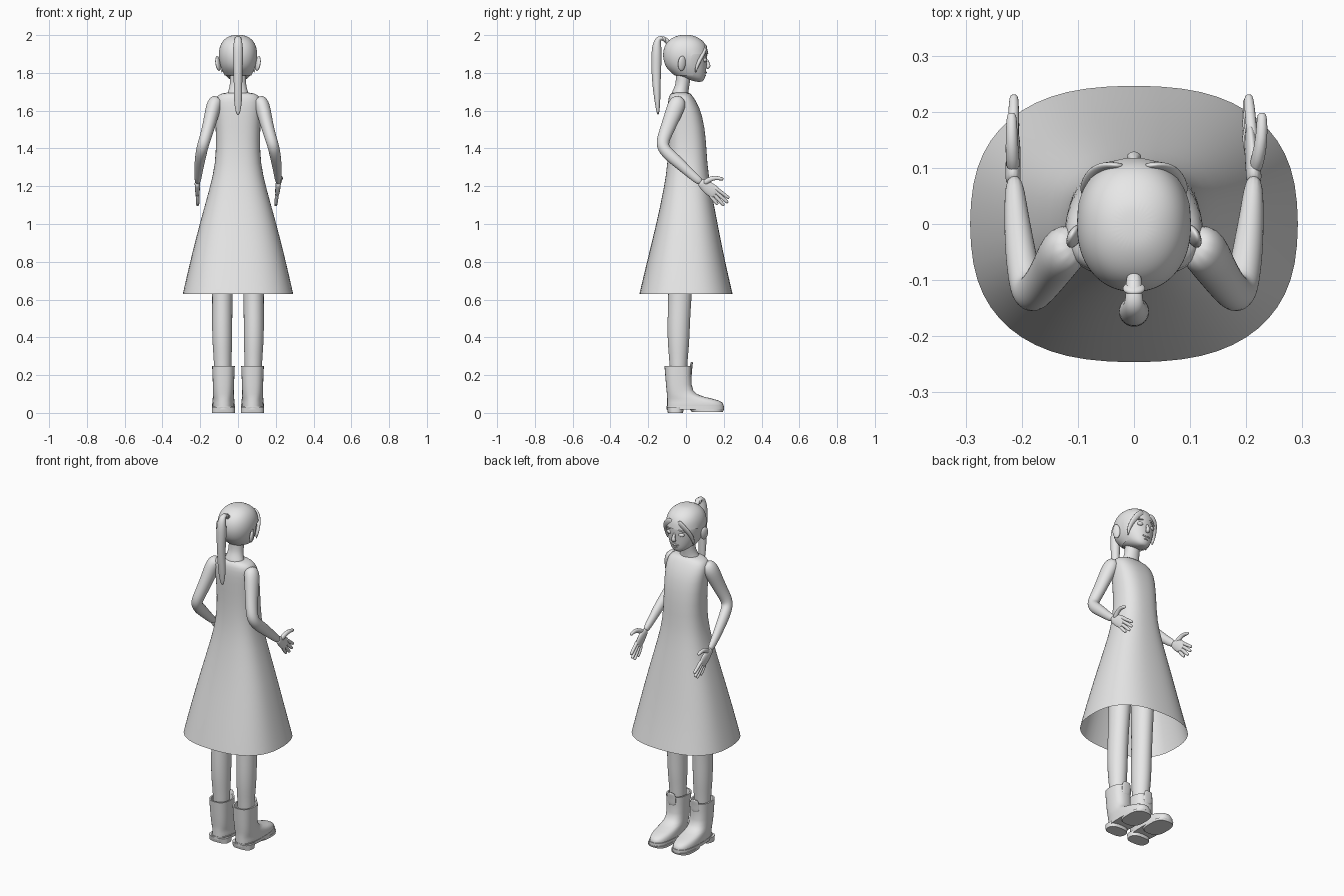
import bpy, bmesh, math
from mathutils import Vector

grey = bpy.data.materials.new("plain_grey")
grey.diffuse_color = (0.8, 0.8, 0.8, 1)


def finish(name, bm, sub=0, sharp=180):
    bmesh.ops.recalc_face_normals(bm, faces=bm.faces[:])
    me = bpy.data.meshes.new(name)
    bm.to_mesh(me)
    bm.free()
    me.materials.append(grey)
    for p in me.polygons:
        p.use_smooth = True
    if sharp < 180:
        me.set_sharp_from_angle(angle=math.radians(sharp))
    ob = bpy.data.objects.new(name, me)
    bpy.context.collection.objects.link(ob)
    if sub:
        m = ob.modifiers.new("smooth", 'SUBSURF')
        m.levels = m.render_levels = sub
    return ob


def skin(rings, cap_start=True, cap_end=True):
    """Bridge rings of equal point count into one surface."""
    bm = bmesh.new()
    vs = [[bm.verts.new(p) for p in r] for r in rings]
    n = len(vs[0])
    for a, b in zip(vs, vs[1:]):
        for j in range(n):
            k = (j + 1) % n
            bm.faces.new((a[j], a[k], b[k], b[j]))
    if cap_start:
        bm.faces.new(vs[0][::-1])
    if cap_end:
        bm.faces.new(vs[-1])
    return bm


def oval(z, yb, yf, rx, cx=0, power=2.0, n=28):
    """Horizontal rounded ring from y back to y front."""
    pts = []
    for i in range(n):
        t = 2 * math.pi * i / n
        c, s = math.cos(t), math.sin(t)
        e = 2 / power
        pts.append((cx + rx * math.copysign(abs(c) ** e, c),
                    (yb + yf) / 2 + (yf - yb) / 2 * math.copysign(abs(s) ** e, s), z))
    return pts


def tube(name, pts, radii, n=12, sub=2):
    """Tapered limb along a path; radii are (sideways, in-plane)."""
    P = [Vector(p) for p in pts]
    rings = []
    for i, p in enumerate(P):
        t = (P[min(i + 1, len(P) - 1)] - P[max(i - 1, 0)]).normalized()
        side = Vector((1, 0, 0))
        side = (side - t * side.dot(t)).normalized()
        up = t.cross(side)
        a, b = radii[i]
        rings.append([p + side * a * math.cos(2 * math.pi * j / n)
                      + up * b * math.sin(2 * math.pi * j / n) for j in range(n)])
    return finish(name, skin(rings), sub)


def ball(name, loc, scale, rot=(0, 0, 0)):
    bm = bmesh.new()
    bmesh.ops.create_uvsphere(bm, u_segments=20, v_segments=12, radius=1)
    ob = finish(name, bm)
    ob.location, ob.scale, ob.rotation_euler = loc, scale, rot


# Dress: open at the hem, closed over the shoulders
dress = [(0.63, -.248, .248, .294), (.635, -.247, .247, .293), (.8, -.208, .208, .255),
         (1.0, -.158, .168, .205), (1.2, -.115, .13, .147), (1.32, -.098, .112, .12),
         (1.45, -.093, .107, .116), (1.58, -.098, .088, .122), (1.65, -.097, .055, .126),
         (1.685, -.088, .03, .112), (1.698, -.07, .015, .06)]
finish("dress", skin([oval(*r, power=2.5) for r in dress], cap_start=False), 1)

# Neck
tube("neck", [(0, -.035, 1.66), (0, -.03, 1.695), (0, -.02, 1.73), (0, -.015, 1.77), (0, -.01, 1.82)],
     [(.075, .055), (.056, .044), (.045, .038), (.044, .04), (.046, .045)])

# Head
head = [(1.752, .055, .085, .018), (1.764, .015, .097, .042), (1.785, -.055, .104, .066),
        (1.82, -.098, .108, .085), (1.86, -.115, .111, .096), (1.90, -.12, .115, .1),
        (1.94, -.112, .108, .094), (1.97, -.09, .085, .076), (1.99, -.055, .048, .048),
        (1.998, -.025, .02, .02)]
finish("head", skin([oval(*r, power=2.15) for r in head]), 2)

# Hair cap: same form slightly larger, with the face window and nape removed
bm = skin([oval(z + (.003 if z > 1.95 else 0), yb - .004, yf + .004, rx + .004, power=2.15)
           for z, yb, yf, rx in head])
gone = [f for f in bm.faces if f.calc_center_median().z < 1.79
        or (f.calc_center_median().y > .03 and f.calc_center_median().z < 1.9)]
bmesh.ops.delete(bm, geom=gone, context='FACES')
finish("hair_cap", bm, 2)

# Ponytail and its tie
tube("ponytail", [(0, -.085, 1.955), (0, -.12, 1.985), (0, -.145, 1.985), (0, -.155, 1.95), (0, -.156, 1.89),
                  (0, -.158, 1.80), (0, -.155, 1.71), (0, -.15, 1.63), (0, -.148, 1.575)],
     [(.016, .016), (.014, .013), (.018, .016), (.026, .025), (.03, .029),
      (.023, .026), (.024, .021), (.021, .014), (.008, .005)])
ball("hair_tie", (0, -.115, 1.978), (.02, .009, .018), (.5, 0, 0))

# Nose and lips
tube("nose", [(0, .108, 1.875), (0, .117, 1.85), (0, .122, 1.836), (0, .108, 1.822)],
     [(.006, .006), (.009, .009), (.015, .012), (.011, .008)])
ball("upper_lip", (0, .1, 1.802), (.026, .011, .006))
ball("lower_lip", (0, .094, 1.786), (.021, .012, .006))

for s, side in ((-1, "left"), (1, "right")):
    # Face details
    ball(side + "_eye", (s * .04, .1, 1.868), (.017, .012, .011), (0, 0, -s * .25))
    ball(side + "_brow", (s * .043, .105, 1.893), (.02, .006, .004), (0, s * .15, -s * .3))
    ball(side + "_ear", (s * .106, -.022, 1.85), (.011, .022, .04), (0, s * .15, s * .45))
    tube(side + "_fringe_lock", [(s * .02, .104, 1.945), (s * .05, .103, 1.92), (s * .076, .083, 1.885),
                                 (s * .088, .058, 1.84), (s * .085, .05, 1.80)],
         [(.018, .006), (.024, .009), (.017, .011), (.011, .01), (.003, .003)])

    # Arm
    tube(side + "_arm", [(s * .10, -.035, 1.665), (s * .126, -.045, 1.64), (s * .143, -.075, 1.565),
                         (s * .165, -.108, 1.48), (s * .185, -.13, 1.42), (s * .194, -.105, 1.38),
                         (s * .204, -.04, 1.325), (s * .211, .03, 1.26), (s * .214, .085, 1.215)],
         [(.034, .03), (.044, .052), (.038, .044), (.033, .038), (.032, .036),
          (.031, .035), (.028, .032), (.021, .024), (.016, .022)])

    # Hand: the right one is turned a little, so its fingers lean inward
    lean = -.12 if s > 0 else -.02

    def hand_pt(y, z):
        return (s * (.216 + lean * (1.235 - z)), y, z)

    tube(side + "_palm", [hand_pt(.07, 1.223), hand_pt(.095, 1.208), hand_pt(.12, 1.19),
                          hand_pt(.15, 1.168), hand_pt(.163, 1.158)],
         [(.015, .021), (.014, .029), (.014, .036), (.012, .036), (.008, .03)])
    fingers = [(.162, 1.186, .229, 1.136), (.155, 1.172, .222, 1.112),
               (.146, 1.158, .202, 1.097), (.132, 1.146, .168, 1.102)]
    for i, (y0, z0, y1, z1) in enumerate(fingers):
        path = [hand_pt(y0 + (y1 - y0) * k, z0 + (z1 - z0) * k) for k in (-.25, .2, .6, .95, 1)]
        tube(f"{side}_finger_{i + 1}", path, [(.0105, .0105)] * 3 + [(.009, .009), (.006, .006)], 8, 1)
    tx = .012 if s > 0 else .002
    tube(side + "_thumb", [(s * .214, .09, 1.21), (s * (.216 + tx / 2), .12, 1.235),
                           (s * (.216 + tx), .155, 1.247), (s * (.216 + tx), .192, 1.238),
                           (s * (.216 + tx), .198, 1.236)],
         [(.013, .016), (.013, .016), (.011, .012), (.01, .01), (.006, .006)], 10, 1)

    # Leg, running up inside the skirt
    tube(side + "_leg", [(s * .081, -.04, .15), (s * .081, -.04, .27), (s * .083, -.04, .36),
                         (s * .084, -.039, .47), (s * .083, -.033, .6), (s * .08, -.025, .8),
                         (s * .075, -.01, 1.1)],
         [(.044, .044), (.047, .048), (.053, .058), (.055, .061), (.054, .062), (.06, .07), (.062, .08)], 16)

    # Boot: shaft flowing into the foot, with a rolled-in open top
    cx = s * .077
    boot = [(.025, -.1, .198, .058), (.04, -.1, .2, .06), (.055, -.1, .192, .059), (.066, -.1, .172, .058),
            (.076, -.1, .135, .057), (.087, -.1, .09, .056), (.1, -.101, .058, .055), (.12, -.103, .038, .055),
            (.15, -.106, .03, .056), (.2, -.11, .028, .058), (.247, -.114, .03, .06),
            (.247, -.106, .022, .052), (.2, -.1, .016, .048)]
    finish(side + "_boot", skin([oval(*r, cx=cx, power=2.5) for r in boot]), 0, 50)

    # Boot tongue rising at the front
    tube(side + "_boot_tongue", [(cx, .024, .19), (cx, .025, .23), (cx, .03, .262), (cx, .031, .27)],
         [(.026, .007), (.03, .007), (.028, .007), (.02, .005)])

    # Welt, front sole and heel
    for part, rings in (("welt", [(.018, -.102, .202), (.036, -.102, .202)]),
                        ("front_sole", [(.006, .03, .196), (.02, .02, .202)]),
                        ("heel", [(0, -.096, -.016), (.03, -.102, -.01)])):
        finish(f"{side}_boot_{part}", skin([oval(z, a, b, .061, cx=cx, power=2.8) for z, a, b in rings]), 0, 40)
